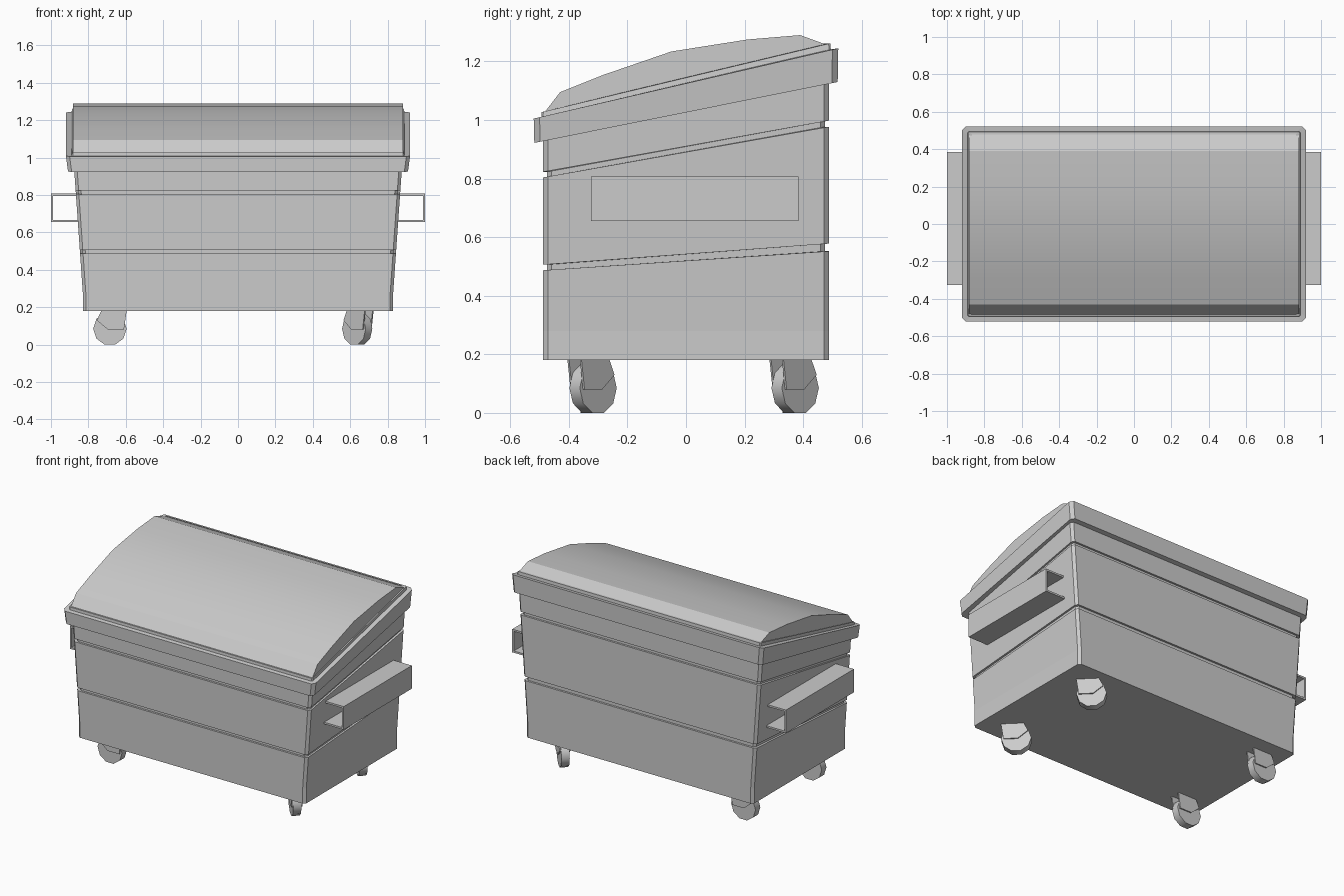
import bpy, bmesh, math
from mathutils import Matrix, Vector

if "Cube" in bpy.data.objects:
    bpy.data.objects.remove(bpy.data.objects["Cube"])


def finish(name, bm, smooth=None):
    bmesh.ops.recalc_face_normals(bm, faces=bm.faces)
    me = bpy.data.meshes.new(name)
    bm.to_mesh(me)
    bm.free()
    ob = bpy.data.objects.new(name, me)
    bpy.context.collection.objects.link(ob)
    if smooth:
        bpy.ops.object.select_all(action='DESELECT')
        ob.select_set(True)
        bpy.context.view_layer.objects.active = ob
        bpy.ops.object.shade_smooth_by_angle(angle=math.radians(smooth))
    return ob


def wall_x(z):
    # half width of the tapered tub at height z
    return 0.83 + max(0.0, z - 0.28) * 0.07


def shell(name, rings, chamfer=0.016, cap_bottom=False, cap_top=False):
    """Skin chamfered rectangles; ring = (z front, z back, half x or inset function, half y)."""
    bm = bmesh.new()
    loops = []
    for zf, zb, hx, hy in rings:
        c = chamfer
        loop = []
        for sx, sy, order in ((1, -1, 0), (1, 1, 1), (-1, 1, 0), (-1, -1, 1)):
            pair = [(c, 0), (0, c)]
            if order:
                pair.reverse()
            for dx, dy in pair:
                y = sy * (hy - dy)
                z = zf + (zb - zf) * (y + hy) / (2 * hy)
                w = hx(z) if callable(hx) else hx
                loop.append(bm.verts.new((sx * (w - dx), y, z)))
        loops.append(loop)
    for a, b in zip(loops, loops[1:]):
        for i in range(8):
            j = (i + 1) % 8
            bm.faces.new((a[i], a[j], b[j], b[i]))
    if cap_bottom:
        bm.faces.new(loops[0])
    if cap_top:
        bm.faces.new(loops[-1])
    return finish(name, bm)


def prism(name, pts, to3d, depth, smooth=None):
    """Extrude a closed 2D profile symmetrically or between the two depth values."""
    bm = bmesh.new()
    a, b = ([bm.verts.new(to3d(u, v, d)) for u, v in pts] for d in depth)
    bm.faces.new(a)
    bm.faces.new(b)
    n = len(pts)
    for i in range(n):
        j = (i + 1) % n
        bm.faces.new((a[i], a[j], b[j], b[i]))
    return finish(name, bm, smooth)


# Tub with two sloping grooves
def groove_x(z):
    return wall_x(z) - 0.013


HY, GY = 0.488, 0.475
tub = [(0.18, 0.18, wall_x, HY), (0.28, 0.28, wall_x, HY)]
for f0, b0, f1, b1 in ((0.487, 0.552, 0.506, 0.578), (0.804, 0.977, 0.823, 0.998)):
    tub += [(f0, b0, wall_x, HY), (f0, b0, groove_x, GY),
            (f1, b1, groove_x, GY), (f1, b1, wall_x, HY)]
tub.append((0.935, 1.135, wall_x, HY))
shell("tub", tub, cap_bottom=True)

# Rim around the opening
shell("rim", [(0.93, 1.125, 0.87, 0.485), (0.922, 1.13, 0.909, 0.518),
              (1.005, 1.245, 0.92, 0.52), (1.01, 1.24, 0.88, 0.485)], 0.02)

# Lid lip and domed lid
shell("lid_lip", [(1.0, 1.235, 0.89, 0.495), (1.027, 1.262, 0.888, 0.493),
                  (1.027, 1.262, 0.87, 0.478)], 0.006)
dome = [(-0.488, 1.02), (-0.43, 1.095), (-0.28, 1.155), (-0.05, 1.234),
        (0.21, 1.275), (0.39, 1.29), (0.486, 1.255)]
prism("lid", dome, lambda u, v, d: (d, u, v), (-0.882, 0.882), smooth=20)

# Fork pockets: channels open at both ends
T = 0.012
for side, s in (("right", 1), ("left", -1)):
    channel = [(0.845, 0.655), (1.0, 0.655), (1.0, 0.808), (0.845, 0.808),
               (0.845, 0.808 - T), (1.0 - T, 0.808 - T), (1.0 - T, 0.655 + T), (0.845, 0.655 + T)]
    prism(side + "_fork_pocket", channel,
          lambda u, v, d: (s * u, d, v), (-0.325, 0.385))

# Swivel casters: ten-sided wheel between two bracket plates
R = 0.085 / math.cos(math.pi / 10)
wheel = [(-0.025 + R * math.sin(math.pi * (2 * i + 1) / 10),
          0.085 - R * math.cos(math.pi * (2 * i + 1) / 10)) for i in range(10)]
plate = [(-0.07, 0.182), (-0.095, 0.13), (-0.035, 0.08), (0.05, 0.08), (0.065, 0.182)]
for side, x, angle in (("left", -0.66, 0), ("right", 0.655, -45)):
    for end, y in (("front", -0.335), ("back", 0.355)):
        m = Matrix.Translation((x, y, 0)) @ Matrix.Rotation(math.radians(angle), 4, 'Z')

        def place(u, v, d):
            return m @ Vector((u, d, v))

        name = f"{end}_{side}_caster"
        prism(name + "_wheel", wheel, place, (-0.025, 0.025), smooth=40)
        for tag, d in (("outer", (-0.034, -0.026)), ("inner", (0.026, 0.034))):
            prism(f"{name}_{tag}_plate", plate, place, d)
